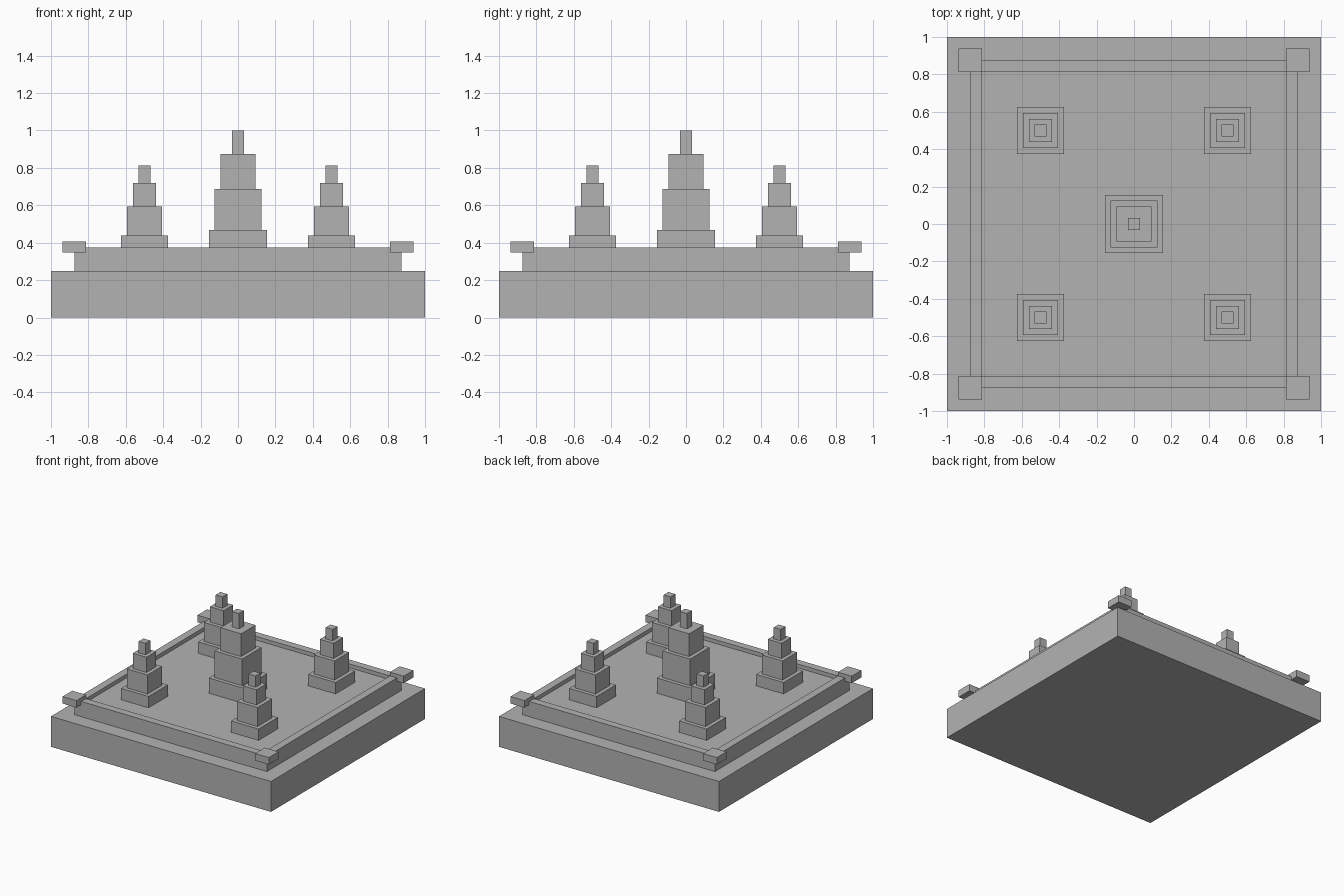
import bpy, bmesh

if "Cube" in bpy.data.objects:
    bpy.data.objects.remove(bpy.data.objects["Cube"])

stone = bpy.data.materials.new("grey stone")
stone.diffuse_color = (0.45, 0.45, 0.45, 1)
stone.use_nodes = True
stone.node_tree.nodes["Principled BSDF"].inputs["Base Color"].default_value = stone.diffuse_color


def stepped(name, profile, x=0, y=0):
    """Square solid swept from a (half width, height) profile, capped at both ends."""
    bm = bmesh.new()
    rings = [[bm.verts.new((sx * h, sy * h, z))
              for sx, sy in ((-1, -1), (1, -1), (1, 1), (-1, 1))]
             for h, z in profile]
    for a, b in zip(rings, rings[1:]):
        for i in range(4):
            j = (i + 1) % 4
            bm.faces.new((a[i], a[j], b[j], b[i]))
    bm.faces.new(rings[0][::-1])
    bm.faces.new(rings[-1])
    mesh = bpy.data.meshes.new(name)
    bm.to_mesh(mesh)
    bm.free()
    mesh.materials.append(stone)
    obj = bpy.data.objects.new(name, mesh)
    obj.location = (x, y, 0)
    bpy.context.collection.objects.link(obj)
    return obj


def tiers(bottom, steps):
    """Profile of stacked square blocks, each given as (half width, top height)."""
    profile = []
    for half, top in steps:
        profile += [(half, bottom), (half, top)]
        bottom = top
    return profile


FLOOR = 0.344

# Plinth, surrounding parapet and sunken courtyard floor
stepped("plinth_and_courtyard", [(1, 0), (1, 0.25), (0.875, 0.25), (0.875, 0.375),
                                 (0.8125, 0.375), (0.8125, FLOOR)])

# Central tower
stepped("central_tower", tiers(FLOOR, [(0.156, 0.469), (0.125, 0.6875),
                                       (0.094, 0.875), (0.031, 1.0)]))

# Corner towers and parapet corner caps
for sx, side in ((-1, "left"), (1, "right")):
    for sy, end in ((-1, "front"), (1, "back")):
        stepped(f"tower_{end}_{side}",
                tiers(FLOOR, [(0.125, 0.4375), (0.094, 0.594),
                              (0.0625, 0.719), (0.031, 0.8125)]),
                sx * 0.5, sy * 0.5)
        stepped(f"corner_cap_{end}_{side}", [(0.0625, FLOOR + 0.004), (0.0625, 0.406)],
                sx * 0.875, sy * 0.875)
